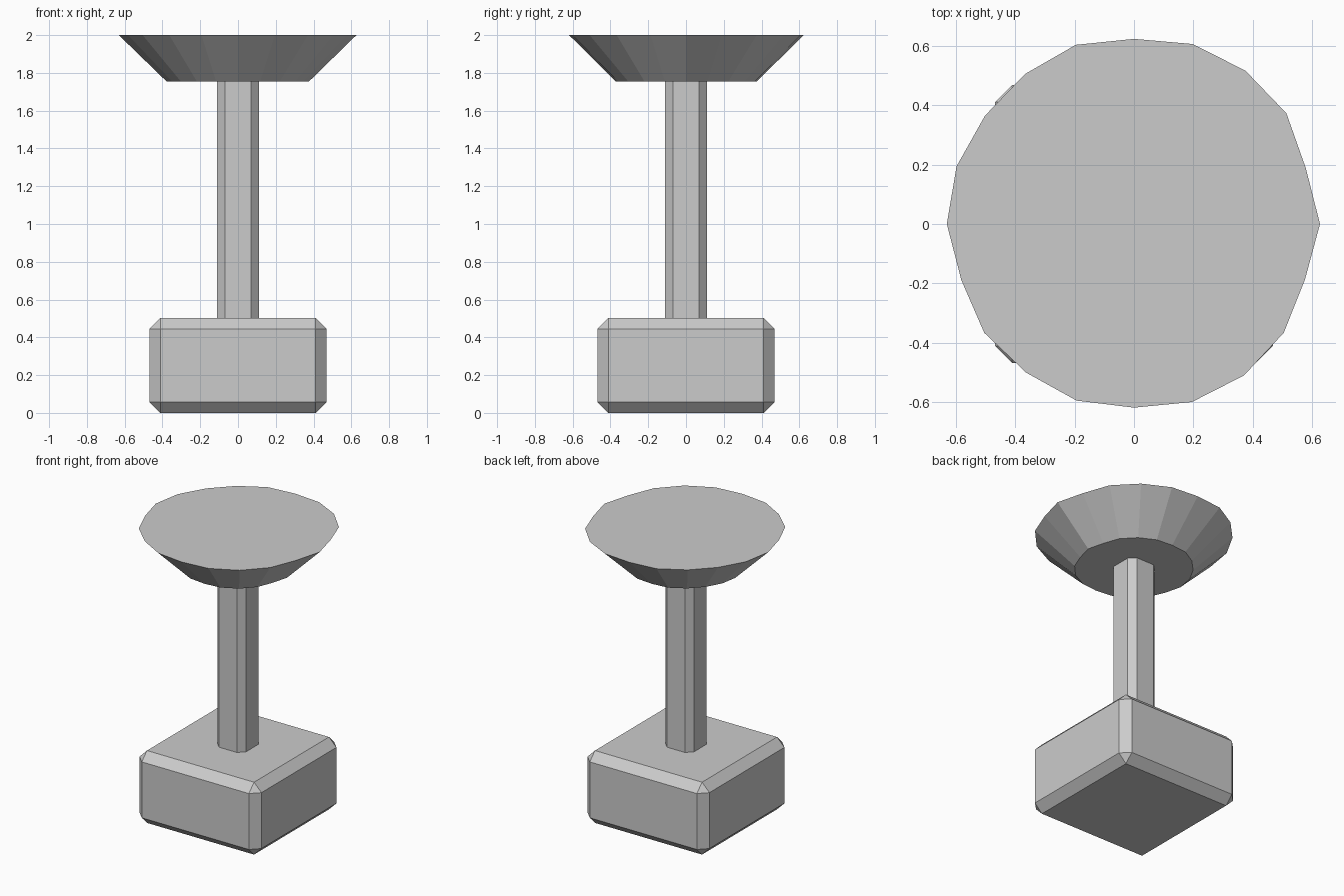
import bpy, bmesh
from math import cos, sin, radians

if "Cube" in bpy.data.objects:
    bpy.data.objects.remove(bpy.data.objects["Cube"])


def finish(name, bm):
    bmesh.ops.recalc_face_normals(bm, faces=bm.faces)
    mesh = bpy.data.meshes.new(name)
    bm.to_mesh(mesh)
    bm.free()
    obj = bpy.data.objects.new(name, mesh)
    bpy.context.collection.objects.link(obj)
    return obj


def block(name, half, z0, z1, chamfer, vertical_only=False):
    bm = bmesh.new()
    bmesh.ops.create_cube(bm, size=2)
    for v in bm.verts:
        v.co = (v.co.x * half, v.co.y * half, z1 if v.co.z > 0 else z0)
    edges = [e for e in bm.edges
             if not vertical_only or abs(e.verts[0].co.z - e.verts[1].co.z) > 0.01]
    bmesh.ops.bevel(bm, geom=edges, offset=chamfer, segments=1,
                    profile=0.5, affect='EDGES')
    return finish(name, bm)


# Chamfered base block
block("base", 0.468, 0.0, 0.502, 0.057)

# Square stem with chamfered corners
block("stem", 0.11, 0.50, 1.76, 0.041, vertical_only=True)

# Flared top: 20 sides with a slightly uneven, hand-cut rim
rim = [0.627, 0.609, 0.635, 0.639, 0.638, 0.624, 0.635, 0.625, 0.621, 0.629,
       0.631, 0.612, 0.624, 0.619, 0.626, 0.619, 0.631, 0.631, 0.624, 0.606]
bm = bmesh.new()
rings = []
for scale, z in ((0.6, 1.755), (1.0, 2.0)):
    rings.append([bm.verts.new((r * scale * cos(radians(18 * i)),
                                r * scale * sin(radians(18 * i)), z))
                  for i, r in enumerate(rim)])
low, high = rings
for i in range(len(rim)):
    j = (i + 1) % len(rim)
    bm.faces.new((low[i], low[j], high[j], high[i]))
bm.faces.new(low[::-1])
bm.faces.new(high)
finish("flared_top", bm)
